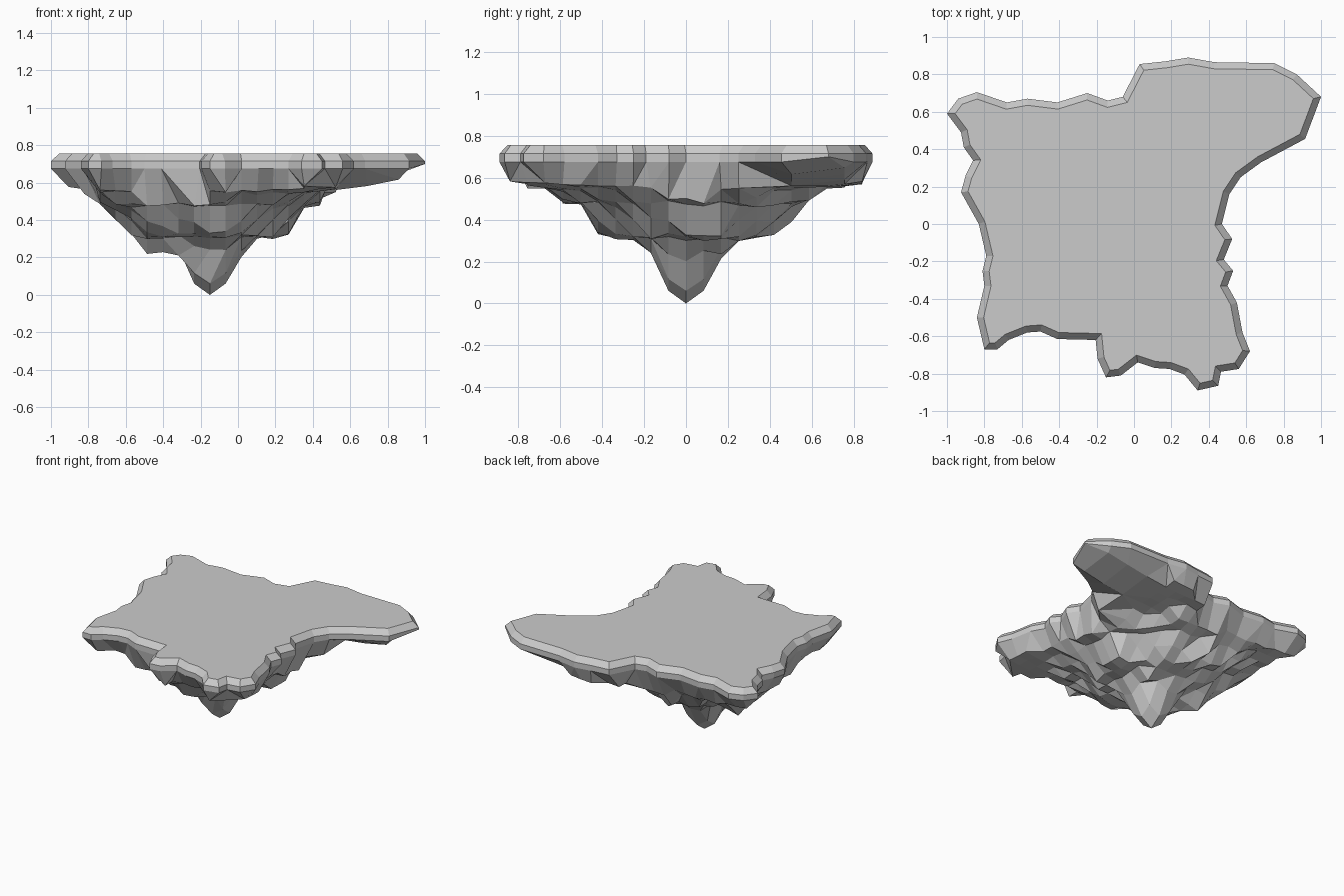
import bpy, bmesh, math, random
from mathutils import Vector
from mathutils.geometry import delaunay_2d_cdt, intersect_point_line

if "Cube" in bpy.data.objects:
    bpy.data.objects.remove(bpy.data.objects["Cube"])

random.seed(4)
TIP = Vector((-0.15, 0.0))
# island coastline, clockwise seen from above
COAST = [Vector(p) for p in [
    (-1, .59), (-.94, .67), (-.84, .705), (-.68, .65), (-.57, .67), (-.41, .65), (-.25, .70),
    (-.14, .66), (-.06, .68), (.03, .855), (.17, .87), (.29, .89), (.43, .865), (.75, .86),
    (.87, .80), (1, .68), (.915, .455), (.68, .33), (.57, .25), (.51, .16), (.47, 0),
    (.525, -.08), (.48, -.19), (.53, -.25), (.50, -.33), (.55, -.42), (.58, -.58), (.62, -.68),
    (.56, -.775), (.465, -.79), (.45, -.865), (.34, -.89), (.27, -.805), (.19, -.775),
    (.11, -.77), (.02, -.74), (-.07, -.81), (-.15, -.82), (-.195, -.72), (-.205, -.62),
    (-.41, -.615), (-.5, -.575), (-.57, -.58), (-.67, -.62), (-.73, -.67), (-.8, -.67),
    (-.84, -.5), (-.8, -.33), (-.81, -.25), (-.79, -.17), (-.83, 0), (-.925, .17),
    (-.9, .26), (-.86, .34), (-.91, .41), (-.925, .49)]]
N = len(COAST)
# underside profile: distance from the tip -> height, and its rock terraces
PROFILE = [(0, 0), (.09, .065), (.165, .20), (.30, .29), (.42, .33), (.5, .42),
           (.58, .49), (.7, .54), (.95, .575), (1.1, .61), (1.4, .68)]
TERRACES = (.21, .32, .385, .48, .56)
# hanging boulders: centre and extra depth
LUMPS = [(Vector((-.52, .08)), .10), (Vector((.26, .08)), .08)]


def inset(pts, d):
    out = []
    for i, p in enumerate(pts):
        a = (p - pts[i - 1]).normalized()
        b = (pts[(i + 1) % N] - p).normalized()
        na, nb = Vector((a.y, -a.x)), Vector((b.y, -b.x))
        m = (na + nb).normalized()
        out.append(p + m * d / max(m.dot(na), .6))
    return out


def nearest_edge(p):
    best, inside = 9, False
    for i in range(N):
        a, b = COAST[i], COAST[(i + 1) % N]
        q, t = intersect_point_line(p, a, b)
        q = a.lerp(b, min(1, max(0, t)))
        best = min(best, (p - q.to_2d()).length)
        if (a.y > p.y) != (b.y > p.y) and p.x < a.x + (p.y - a.y) * (b.x - a.x) / (b.y - a.y):
            inside = not inside
    return best, inside


def depth(r):
    for (a, za), (b, zb) in zip(PROFILE, PROFILE[1:]):
        if r <= b:
            return za + (zb - za) * (r - a) / (b - a)
    return PROFILE[-1][1]


def finish(name, bm):
    me = bpy.data.meshes.new(name)
    bm.to_mesh(me)
    bm.free()
    ob = bpy.data.objects.new(name, me)
    bpy.context.collection.objects.link(ob)


def rim_z(p):
    return .70 if p.x > .95 else .675


# flat ground slab with bevelled rim
bm = bmesh.new()
cap = [bm.verts.new((p.x, p.y, .755)) for p in inset(COAST, .035)]
rim = [bm.verts.new((p.x, p.y, .715)) for p in COAST]
low = [bm.verts.new((p.x, p.y, rim_z(p))) for p in COAST]
bm.faces.new(cap[::-1])
for r, q in ((cap, rim), (rim, low)):
    for i in range(N):
        j = (i + 1) % N
        bm.faces.new((r[i], r[j], q[j], q[i]))
finish("ground_slab", bm)

# craggy rock underside: terraced height field stitched to the coastline
pts, heights = list(COAST), [rim_z(p) for p in COAST]
STEP = .084
for ix in range(-11, 15):
    for iy in range(-11, 12):
        p = TIP + Vector((ix, iy)) * STEP
        r = (p - TIP).length
        d, inside = nearest_edge(p)
        if not inside or d < .03:
            continue
        # the long arm is left plain, with few facets
        if p.x > .42 and p.y > .22 and (ix % 2 or iy % 3):
            continue
        rr = r + (random.uniform(-.01, .08) if .13 < r < .85 else 0)
        for c, amount in LUMPS:
            rr -= amount * math.exp(-((p - c).length / .14) ** 2)
        z = depth(rr)
        if .2 < r < .8:
            level = min(TERRACES, key=lambda t: abs(t - z))
            z += (level - z) * .6 + random.uniform(-.012, .012)
        pts.append(p)
        heights.append(z)

co, edges, faces, orig, _, _ = delaunay_2d_cdt(
    pts, [], [list(range(N))[::-1]], 1, 1e-5)
bm = bmesh.new()
vs = [bm.verts.new((c.x, c.y, heights[o[0]] if o else .6)) for c, o in zip(co, orig)]
for f in faces:
    bm.faces.new([vs[i] for i in f])
bm.normal_update()
bmesh.ops.reverse_faces(bm, faces=[f for f in bm.faces if f.normal.z > 0])
bmesh.ops.join_triangles(bm, faces=bm.faces, angle_face_threshold=.5,
                         angle_shape_threshold=.7)
finish("rock_underside", bm)
